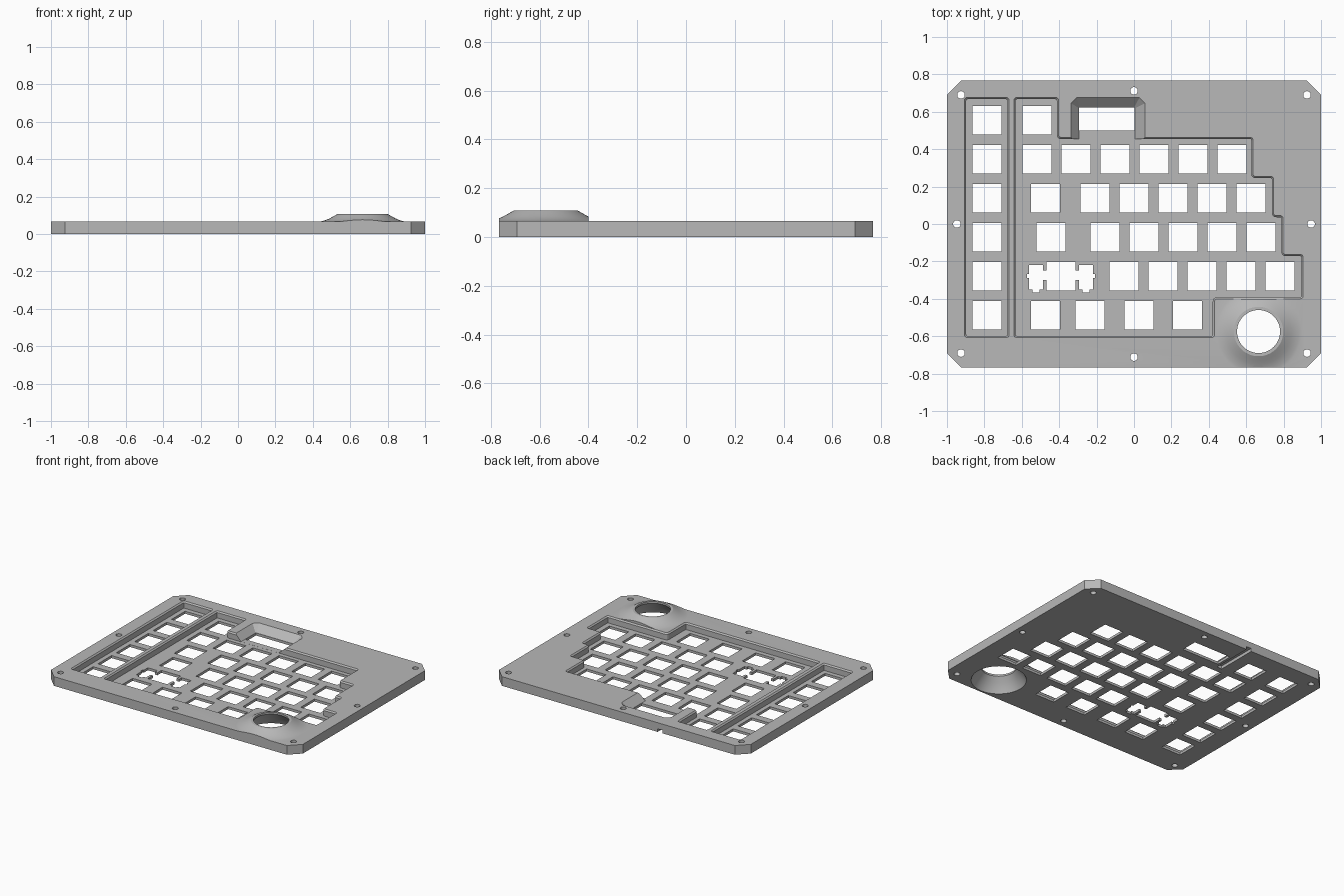
import bpy, bmesh, math
from mathutils import Vector

cube = bpy.data.objects.get("Cube")
if cube:
    bpy.data.objects.remove(cube)

TOP, FLOOR = 0.066, 0.018
PITCH, HALF = 0.2085, 0.077
LOW, HIGH = -0.1, 0.25
KNOB = (0.666, -0.575)

grey = bpy.data.materials.new("plate_grey")
grey.use_nodes = True
grey.diffuse_color = (0.48, 0.48, 0.48, 1)
bsdf = next(n for n in grey.node_tree.nodes if n.type == 'BSDF_PRINCIPLED')
bsdf.inputs["Base Color"].default_value = (0.48, 0.48, 0.48, 1)


def stack(bm, levels):
    """Closed solid through matching outlines, given as (z, points) from low to high."""
    rings = [[bm.verts.new((x, y, z)) for x, y in pts] for z, pts in levels]
    n = len(rings[0])
    for a, b in zip(rings, rings[1:]):
        for i in range(n):
            j = (i + 1) % n
            bm.faces.new((a[i], a[j], b[j], b[i]))
    bm.faces.new(rings[0][::-1])
    bm.faces.new(rings[-1])


def finish(bm, name):
    bmesh.ops.recalc_face_normals(bm, faces=bm.faces[:])
    mesh = bpy.data.meshes.new(name)
    bm.to_mesh(mesh)
    bm.free()
    mesh.materials.append(grey)
    ob = bpy.data.objects.new(name, mesh)
    bpy.context.collection.objects.link(ob)
    return ob


def rect(x0, x1, y0, y1):
    return [(x0, y0), (x1, y0), (x1, y1), (x0, y1)]


def circle(c, r, n):
    return [(c[0] + r * math.cos(math.tau * i / n), c[1] + r * math.sin(math.tau * i / n))
            for i in range(n)]


def rounded(pts, r, steps=4):
    """Round every corner of an outline."""
    out = []
    for i, p in enumerate(pts):
        p = Vector(p)
        a = p + (Vector(pts[i - 1]) - p).normalized() * r
        b = p + (Vector(pts[(i + 1) % len(pts)]) - p).normalized() * r
        for k in range(steps + 1):
            t = k / steps
            out.append(tuple(a * (1 - t) ** 2 + p * 2 * t * (1 - t) + b * t * t))
    return out


def inset(pts, d):
    """Move a counter-clockwise outline inward by d."""
    out = []
    for i, p in enumerate(pts):
        p = Vector(p)
        u = (p - Vector(pts[i - 1])).normalized()
        v = (Vector(pts[(i + 1) % len(pts)]) - p).normalized()
        n1, n2 = Vector((-u.y, u.x)), Vector((-v.y, v.x))
        out.append(tuple(p + (n1 + n2) * d / (1 + n1.dot(n2))))
    return out


def combine(target, tool, operation):
    mod = target.modifiers.new(tool.name, 'BOOLEAN')
    mod.operation, mod.object, mod.solver = operation, tool, 'EXACT'
    bpy.context.view_layer.objects.active = target
    bpy.ops.object.modifier_apply(modifier=mod.name)
    bpy.data.objects.remove(tool)


# Base plate with clipped corners
W, D, C = 1.0, 0.767, 0.075
bm = bmesh.new()
outline = [(-W + C, -D), (W - C, -D), (W, -D + C), (W, D - C),
           (W - C, D), (-W + C, D), (-W, D - C), (-W, -D + C)]
stack(bm, [(0, outline), (TOP, outline)])
plate = finish(bm, "key_plate")

# Flared knob collar, trimmed flush with the front edge
bm = bmesh.new()
profile = [(0.235, 0.03), (0.235, 0.065), (0.215, 0.069), (0.195, 0.075),
           (0.175, 0.084), (0.155, 0.095), (0.132, 0.108)]
stack(bm, [(z, circle(KNOB, r, 64)) for r, z in profile])
cut = bmesh.ops.bisect_plane(bm, geom=bm.verts[:] + bm.edges[:] + bm.faces[:],
                             plane_co=(0, -D, 0), plane_no=(0, -1, 0), clear_outer=True)
bmesh.ops.holes_fill(bm, edges=[e for e in bm.edges if e.is_boundary], sides=0)
combine(plate, finish(bm, "knob_collar"), 'UNION')

# Recessed wells around the key groups
left_well = rect(-0.906, -0.668, -0.607, 0.676)
main_well = [(-0.642, -0.607), (0.43, -0.607), (0.43, -0.40), (0.904, -0.40),
             (0.904, -0.163), (0.797, -0.163), (0.797, 0.045), (0.746, 0.045),
             (0.746, 0.254), (0.636, 0.254), (0.636, 0.463), (-0.404, 0.463),
             (-0.404, 0.676), (-0.642, 0.676)]
bm = bmesh.new()
for well in (left_well, main_well):
    edge = rounded(well, 0.016)
    inner = inset(edge, 0.009)
    stack(bm, [(FLOOR, inner), (TOP - 0.009, inner), (TOP, edge), (HIGH, edge)])
combine(plate, finish(bm, "well_cutter"), 'DIFFERENCE')

# Sloped controller pocket opening into the main well
bm = bmesh.new()


def pocket(x0, x1, y1, c):
    return [(x0, 0.43), (x1, 0.43), (x1, y1 - c), (x1 - c, y1), (x0 + c, y1), (x0, y1 - c)]


wide = pocket(-0.337, 0.059, 0.676, 0.03)
stack(bm, [(FLOOR + 0.0005, pocket(-0.294, 0.005, 0.623, 0.004)), (TOP, wide), (HIGH, wide)])
combine(plate, finish(bm, "pocket_cutter"), 'DIFFERENCE')

# Key openings: (row, first key x, number of keys)
rows = [(0, -0.786, 1), (1, -0.786, 1), (2, -0.786, 1), (3, -0.786, 1), (4, -0.786, 1),
        (5, -0.786, 1), (0, -0.519, 1), (1, -0.519, 6), (2, -0.473, 1), (2, -0.209, 5),
        (3, -0.444, 1), (3, -0.155, 5), (4, -0.053, 5),
        (5, -0.473, 1), (5, -0.235, 1), (5, 0.026, 1), (5, 0.286, 1)]
bm = bmesh.new()


def punch(pts):
    stack(bm, [(LOW, pts), (HIGH, pts)])


for row, first, count in rows:
    y = 0.555 - row * PITCH
    for k in range(count):
        x = first + k * PITCH
        punch(rect(x - HALF, x + HALF, y - HALF, y + HALF))

# Wide key opening with a stabiliser slot on each side
half = [(HALF, -HALF), (HALF, -0.021), (0.096, -0.021), (0.096, -0.072), (0.115, -0.072),
        (0.115, -0.086), (0.152, -0.086), (0.152, -0.072), (0.172, -0.072), (0.172, -0.011),
        (0.182, -0.011), (0.182, 0.011), (0.172, 0.011), (0.172, 0.059), (0.096, 0.059),
        (0.096, 0.03), (HALF, 0.03), (HALF, HALF)]
both = half + [(-x, y) for x, y in reversed(half)]
punch([(x - 0.39, y + 0.555 - 4 * PITCH) for x, y in both])

# Controller window and screw holes
punch(rect(-0.293, 0.004, 0.5, 0.622))
for s in (-1, 1):
    for t in (-1, 1):
        punch(circle((s * 0.925, t * 0.69), 0.02, 24))
    punch(circle((s * 0.947, 0), 0.02, 24))
    punch(circle((0, s * 0.712), 0.02, 24))
combine(plate, finish(bm, "opening_cutter"), 'DIFFERENCE')

# Knob bore, widening towards the underside
bm = bmesh.new()
bore = [(0.18, LOW), (0.18, 0), (0.165, 0.03), (0.14, 0.065), (0.115, 0.095), (0.115, HIGH)]
stack(bm, [(z, circle(KNOB, r, 64)) for r, z in bore])
combine(plate, finish(bm, "bore_cutter"), 'DIFFERENCE')

# Cable groove under the back edge
bm = bmesh.new()
groove = rect(-0.352, -0.312, 0.468, 0.9)
stack(bm, [(LOW, groove), (0.022, groove)])
combine(plate, finish(bm, "groove_cutter"), 'DIFFERENCE')

bpy.ops.object.select_all(action='DESELECT')
plate.select_set(True)
bpy.context.view_layer.objects.active = plate
bpy.ops.object.shade_smooth_by_angle(angle=math.radians(28))
